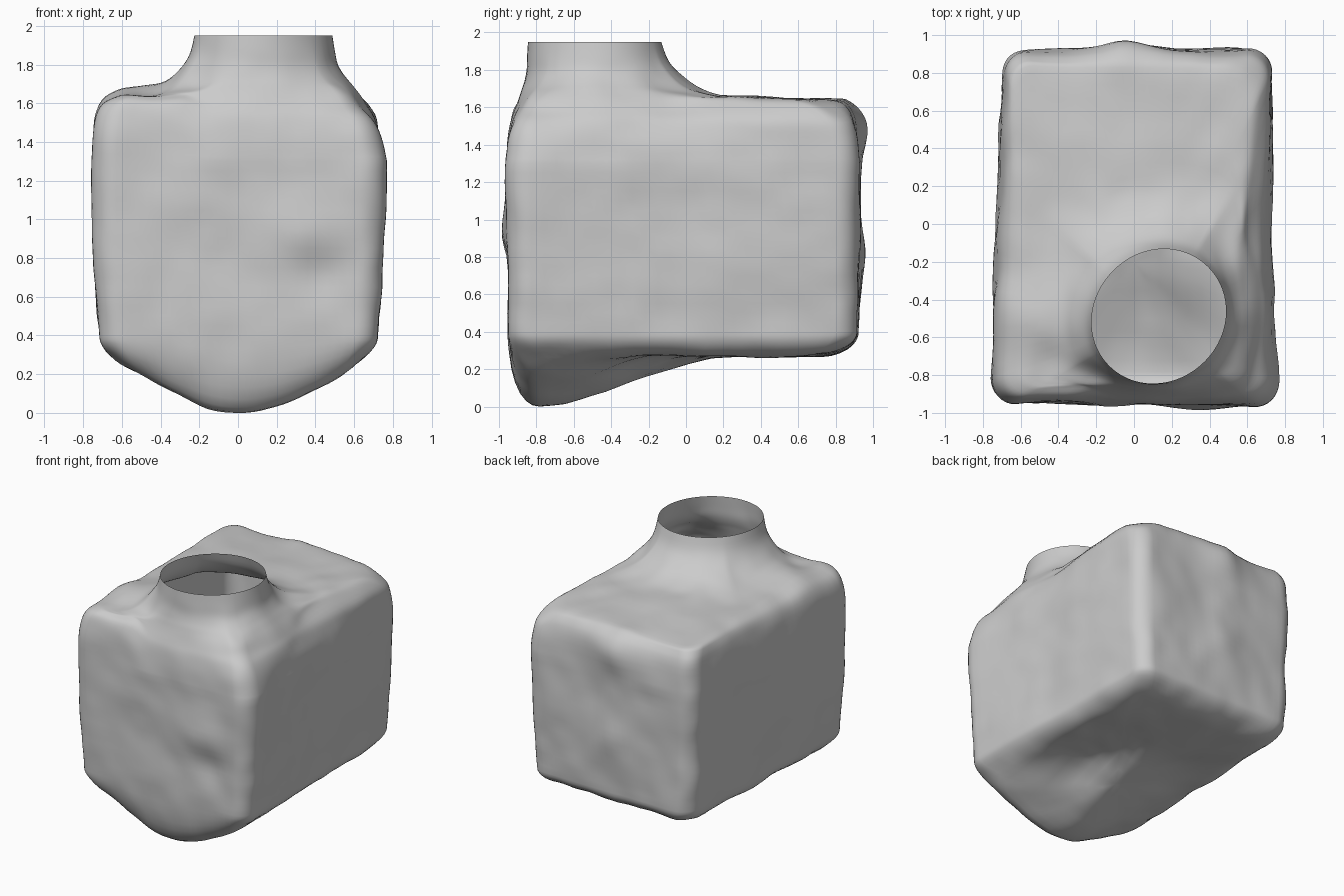
import bpy, bmesh
from math import sin, cos, atan2, pi, exp, radians, sqrt
from mathutils import Vector, noise

if "Cube" in bpy.data.objects:
    bpy.data.objects.remove(bpy.data.objects["Cube"])

NECK = Vector((0.12, -0.5))
FLOOR_MID = Vector((0.0, -0.2))


def smooth(lo, hi, v):
    t = min(1, max(0, (v - lo) / (hi - lo)))
    return t * t * (3 - 2 * t)


def spline(pts, steps):
    """Pass a smooth curve through a few points."""
    p = [pts[0]] + pts + [pts[-1]]
    out = []
    for a, b, c, d in zip(p, p[1:], p[2:], p[3:]):
        for i in range(steps):
            t = i / steps
            out.append(0.5 * (2 * b + (c - a) * t + (2 * a - 5 * b + 4 * c - d) * t ** 2
                              + (3 * b - a - 3 * c + d) * t ** 3))
    return out + [pts[-1]]


# Plan outline: rounded rectangle, slightly wider at the front
def plan_outline(r=0.13, arc=8, run=24):
    corners = [(0.73, 0.93), (-0.70, 0.93), (-0.76, -0.95), (0.76, -0.96)]
    arcs = []
    for i, (x, y) in enumerate(corners):
        c = Vector((x - r * (1 if x > 0 else -1), y - r * (1 if y > 0 else -1)))
        arcs.append([c + Vector((cos(a), sin(a))) * r
                     for a in [(i + j / arc) * pi / 2 for j in range(arc + 1)]])
    pts = []
    for i in range(4):
        pts += arcs[i]
        a, b = arcs[i][-1], arcs[(i + 1) % 4][0]
        pts += [a.lerp(b, j / run) for j in range(1, run)]
    return pts


def rim_point(p):
    a = atan2(p.y - NECK.y, p.x - NECK.x)
    b = a - pi / 4
    return NECK + Vector((cos(a), sin(a))) * (0.355 + 0.015 * cos(b) + 0.015 * cos(2 * b))


# Shoulder profile: steep where the neck is near the wall, a flat deck where it is far
STEEP = [(0, 1.95), (.05, 1.87), (.12, 1.80), (.24, 1.74), (.38, 1.69),
         (.52, 1.64), (.66, 1.58), (.80, 1.52), (.93, 1.42), (1, 1.30)]


def shoulder(p):
    q = rim_point(p)
    g = (p - q).length
    left = smooth(0.45, 0.72, p.x)
    near = min(0.4, g * 0.5)
    far = max(near * 1.15, g - 0.14 - 0.06 * left)
    deck = [(0, 1.95), (near * .11, 1.84), (near * .34, 1.75), (near * .62, 1.69), (near, 1.66),
            ((near + far) / 2, 1.65), (far, 1.64 - .02 * left), (g - .06, 1.60 - .06 * left),
            (g - .018, 1.50 - .06 * left), (g, 1.30)]
    side = smooth(-0.3, 0.3, p.x)
    w = smooth(0.12 + 0.13 * side, 0.32 + 0.33 * side, g)
    knots = [Vector((f * g, z)).lerp(Vector(d), w) for (f, z), d in zip(STEEP, deck)]
    u = (p - q).normalized()
    return [Vector((*(q + u * k.x), k.y)) for k in spline(knots, 4)]


# Underside: a rounded keel at the front that fades to a flat back, sooner on the left
def floor_height(x, y):
    front = 1 - smooth(-0.85, 0.22 - 0.4 * smooth(0, 0.3, x), y)
    vee = cos(min(1, abs(x - 0.02) / 0.68) * pi / 2) ** 1.3
    return 0.27 - 0.27 * front ** 0.8 * vee


def column(p):
    pts = shoulder(p)
    for i in range(1, 19):
        t = i / 18
        taper = 1 - 0.05 * t ** 2
        pts.append(Vector((p.x * taper, p.y * (1 - 0.01 * t), 1.30 - 0.90 * t)))
    base = pts[-1].to_2d()
    for k in (.997, .988, .97, .945, .91, .87, .83, .78, .7, .6, .5, .4, .3, .2, .1):
        q = FLOOR_MID.lerp(base, k)
        lift = 1 - sqrt(1 - (max(0, k - 0.78) / 0.22) ** 2)
        z = floor_height(q.x, q.y)
        pts.append(Vector((q.x, q.y, z + (0.40 - z) * lift)))
    return pts


bm = bmesh.new()
columns = [[bm.verts.new(v) for v in column(p)] for p in plan_outline()]
pole = bm.verts.new((*FLOOR_MID, floor_height(*FLOOR_MID)))
for a, b in zip(columns, columns[1:] + columns[:1]):
    for i in range(len(a) - 1):
        bm.faces.new((a[i], a[i + 1], b[i + 1], b[i]))
    bm.faces.new((a[-1], pole, b[-1]))
bm.normal_update()

# Hand-shaped lumps and dents: centre, radius, amount
LUMPS = [((-.05, .94, 1.5), .16, .055), ((.35, -.96, .95), .2, .03), ((.42, -.96, .72), .12, -.025),
         ((-.42, -.72, 1.67), .12, -.03), ((-.55, -.5, 1.64), .2, .025), ((.0, .94, .8), .25, .025),
         ((.74, -.85, 1.3), .2, .015), ((.73, -.15, 1.0), .4, -.025), ((.2, .94, 1.15), .18, -.02),
         ((-.64, .9, 1.0), .3, -.015)]
moves = []
for v in bm.verts:
    n = noise.noise(v.co * 3.2) * 0.014 + noise.noise(v.co * 7) * 0.007
    n += sum(h * exp(-((v.co - Vector(c)).length / r) ** 2) for c, r, h in LUMPS)
    moves.append(v.normal * n * (1 - smooth(1.72, 1.9, v.co.z)))
for v, m in zip(bm.verts, moves):
    v.co += m
low = min(v.co.z for v in bm.verts)
for v in bm.verts:
    v.co.z -= low * (1 - smooth(0, 0.4, v.co.z))

mesh = bpy.data.meshes.new("vessel_body")
bm.to_mesh(mesh)
bm.free()
body = bpy.data.objects.new("vessel_body", mesh)
bpy.context.collection.objects.link(body)

# Plain grey clay
clay = bpy.data.materials.new("grey_clay")
clay.use_nodes = True
clay.diffuse_color = (0.6, 0.6, 0.6, 1)
clay.node_tree.nodes["Principled BSDF"].inputs["Base Color"].default_value = (0.6, 0.6, 0.6, 1)
mesh.materials.append(clay)

bpy.context.view_layer.objects.active = body
body.select_set(True)
bpy.ops.object.shade_smooth_by_angle(angle=radians(50))
